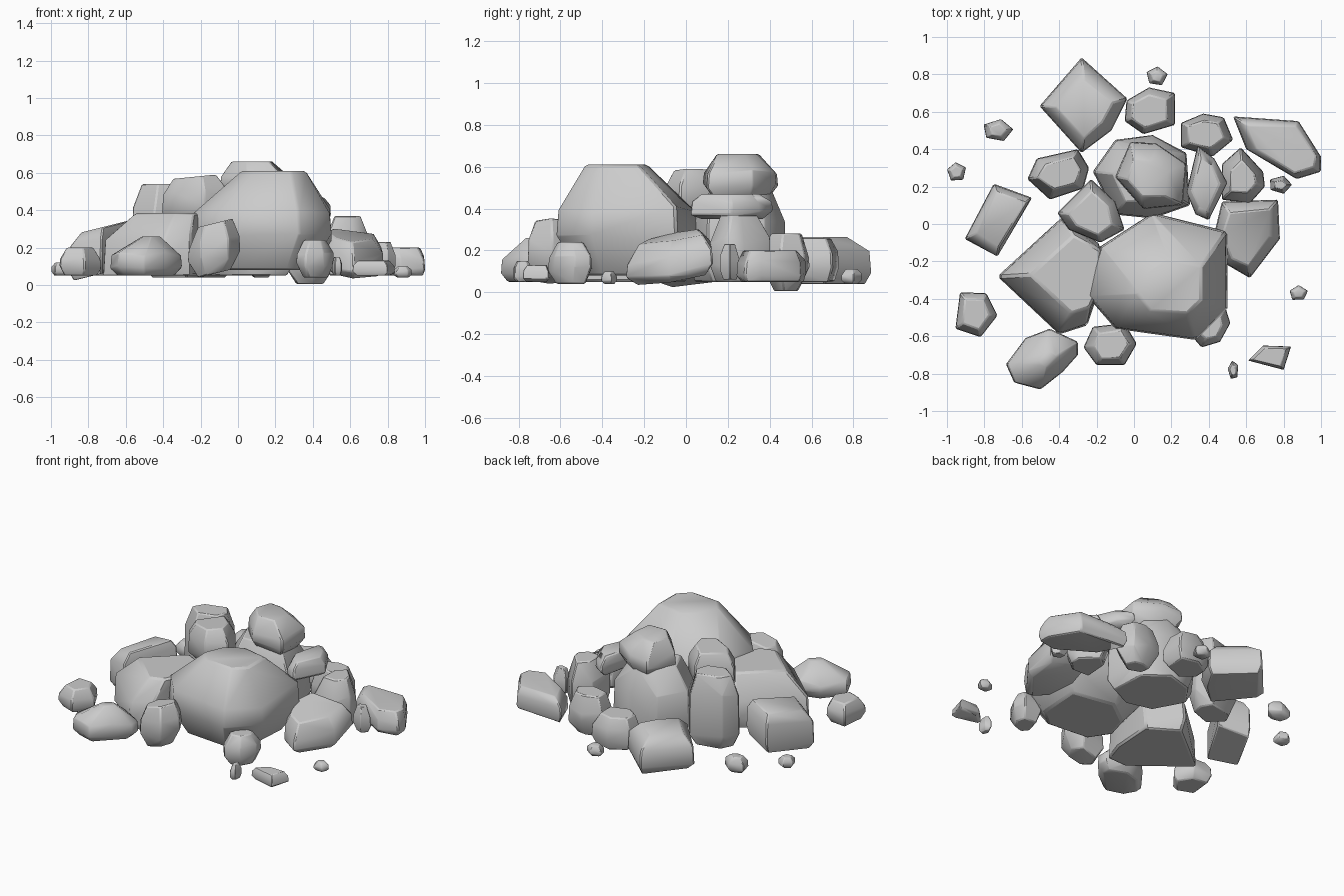
import bpy, bmesh, random, math

if "Cube" in bpy.data.objects:
    bpy.data.objects.remove(bpy.data.objects["Cube"])

random.seed(11)


def rock(name, z0, z1, outline, top=0.66, bot=0.8, lo=0.25, hi=0.64, peak=(0, 0), tilt=(0, 0), edge=0.007, wob=.09):
    """Faceted stone: convex hull of four stacked rings that follow the plan outline."""
    n = len(outline)
    cx = sum(p[0] for p in outline) / n
    cy = sum(p[1] for p in outline) / n
    h = z1 - z0
    bm = bmesh.new()
    for scale, t, w, shift in ((bot, 0, 0, 0), (1, lo, wob, 0), (.97, hi, wob, 0), (top, 1, 0, 1)):
        for x, y in outline:
            s = scale * (1 if w else random.uniform(.9, 1.08))
            dx, dy = (x - cx) * s, (y - cy) * s
            z = z0 + h * (t + random.uniform(-w, w)) + dx * tilt[0] + dy * tilt[1]
            bm.verts.new((cx + dx + peak[0] * shift, cy + dy + peak[1] * shift, z))
    res = bmesh.ops.convex_hull(bm, input=bm.verts)
    junk = {g for g in res["geom_interior"] + res["geom_unused"] if isinstance(g, bmesh.types.BMVert)}
    bmesh.ops.delete(bm, geom=[v for v in junk if v.is_valid], context='VERTS')
    bmesh.ops.dissolve_limit(bm, angle_limit=math.radians(9), verts=bm.verts, edges=bm.edges)
    bmesh.ops.recalc_face_normals(bm, faces=bm.faces)
    me = bpy.data.meshes.new(name)
    bm.to_mesh(me)
    bm.free()
    ob = bpy.data.objects.new(name, me)
    bpy.context.collection.objects.link(ob)
    # narrow chamfer on the sharp edges
    bev = ob.modifiers.new("worn_edges", 'BEVEL')
    bev.width = edge
    bev.segments = 1
    bev.limit_method = 'ANGLE'
    bev.angle_limit = math.radians(45)
    bpy.ops.object.select_all(action='DESELECT')
    ob.select_set(True)
    bpy.context.view_layer.objects.active = ob
    bpy.ops.object.shade_smooth_by_angle(angle=math.radians(50))
    return ob


def pebble(name, x, y, z0, z1, w, d, turn):
    pts = []
    for i in range(5):
        a = turn + i * math.tau / 5
        k = random.uniform(1, 1.15)
        pts.append((x + w / 2 * k * math.cos(a), y + d / 2 * k * math.sin(a)))
    rock(name, z0, z1, pts, top=.55, bot=.65, edge=.003)


# Big boulders
rock("main_boulder", .08, .61,
     [(.1, .06), (.5, -.04), (.5, -.45), (.33, -.62), (-.1, -.56), (-.255, -.38), (-.18, -.12)],
     top=.44, bot=.68, lo=.32, hi=.62, peak=(.07, -.04), edge=.012, wob=.05)
rock("left_boulder", .05, .385,
     [(-.38, .04), (-.18, -.11), (-.2, -.4), (-.25, -.54), (-.4, -.59), (-.73, -.28)],
     top=.72, bot=.94, lo=.2, hi=.6, peak=(.05, .02), edge=.012, wob=.06)
rock("core_boulder", .05, .5,
     [(-.1, .45), (.1, .48), (.28, .38), (.3, .1), (.1, .03), (-.1, .05), (-.22, .28)],
     top=.62, bot=.9, lo=.2, hi=.65, wob=.06)

# Stones piled on top
rock("top_stone", .44, .66,
     [(-.02, .44), (.12, .43), (.28, .32), (.26, .1), (.05, .08), (-.1, .25)],
     top=.58, bot=.75, lo=.3, hi=.65, peak=(-.03, -.02))
rock("upper_left_stone", .34, .58,
     [(-.23, .24), (-.1, .12), (-.05, -.03), (-.18, -.1), (-.35, -.03), (-.41, .06)],
     bot=.7, hi=.65, tilt=(.1, 0))
rock("upper_back_left_stone", .06, .54,
     [(-.52, .35), (-.3, .4), (-.24, .3), (-.27, .19), (-.45, .13), (-.57, .24)],
     bot=.75, hi=.7)
rock("right_shard", .35, .47,
     [(.34, .42), (.43, .35), (.5, .22), (.4, .02), (.33, .05), (.28, .17)],
     top=.7, bot=.75, hi=.65)

# Ring of stones round the foot
rock("back_left_stone", .04, .265,
     [(-.28, .89), (-.035, .67), (-.12, .5), (-.28, .38), (-.505, .63)],
     top=.62, bot=.87, lo=.2)
rock("back_stone", .05, .26,
     [(-.04, .66), (.08, .73), (.22, .7), (.22, .53), (.05, .48), (-.05, .55)],
     top=.7)
rock("back_right_stone", .005, .28,
     [(.25, .54), (.37, .59), (.48, .57), (.53, .45), (.42, .36), (.25, .41)],
     bot=.5, lo=.35)
rock("right_rear_stone", .05, .37,
     [(.47, .32), (.57, .41), (.69, .28), (.7, .2), (.62, .11), (.47, .13)],
     top=.6)
rock("right_slab", .05, .2,
     [(.53, .575), (.88, .55), (1.0, .36), (1.0, .28), (.87, .24), (.6, .4)],
     top=.8, bot=.88)
rock("right_stone", .07, .265,
     [(.47, .12), (.77, .13), (.78, -.08), (.62, -.29), (.5, -.22), (.43, -.05)],
     top=.72, lo=.2, tilt=(-.15, .2))
rock("left_slab", .06, .31,
     [(-.75, .215), (-.545, .14), (-.73, -.18), (-.905, -.08)],
     top=.75, bot=.9, lo=.2, hi=.7, peak=(.01, 0), tilt=(.25, 0))
rock("front_left_stone", .05, .26,
     [(-.58, -.61), (-.45, -.56), (-.3, -.63), (-.3, -.7), (-.38, -.79), (-.5, -.885), (-.64, -.85), (-.685, -.75)],
     top=.25, bot=.75, hi=.5, peak=(.02, 0))
rock("front_stone", .06, .33,
     [(-.22, -.55), (-.05, -.53), (.015, -.64), (-.05, -.755), (-.2, -.755), (-.27, -.66)],
     bot=.65, lo=.3, tilt=(.25, 0))
rock("front_right_stone", .04, .24,
     [(.31, -.6), (.36, -.66), (.46, -.63), (.515, -.53), (.49, -.45), (.36, -.45)],
     top=.6, bot=.65, lo=.35)
rock("far_left_stone", .05, .2,
     [(-.93, -.365), (-.79, -.37), (-.73, -.49), (-.82, -.605), (-.955, -.56)],
     lo=.3)
rock("front_right_chip", .05, .13,
     [(.69, -.65), (.84, -.655), (.8, -.78), (.61, -.73)],
     top=.75, bot=.78, edge=.003)

# Loose pebbles: x, y, bottom, top, width, depth, turn
for i, p in enumerate([
    (-.73, .5, .05, .15, .15, .11, .1),
    (-.95, .28, .05, .12, .1, .1, .4),
    (.12, .79, .04, .11, .11, .1, .2),
    (.78, .21, .06, .23, .12, .09, .0),
    (.88, -.37, .04, .1, .1, .08, .3),
    (.53, -.78, .05, .15, .055, .1, .5),
]):
    pebble("pebble_%d" % (i + 1), *p)
